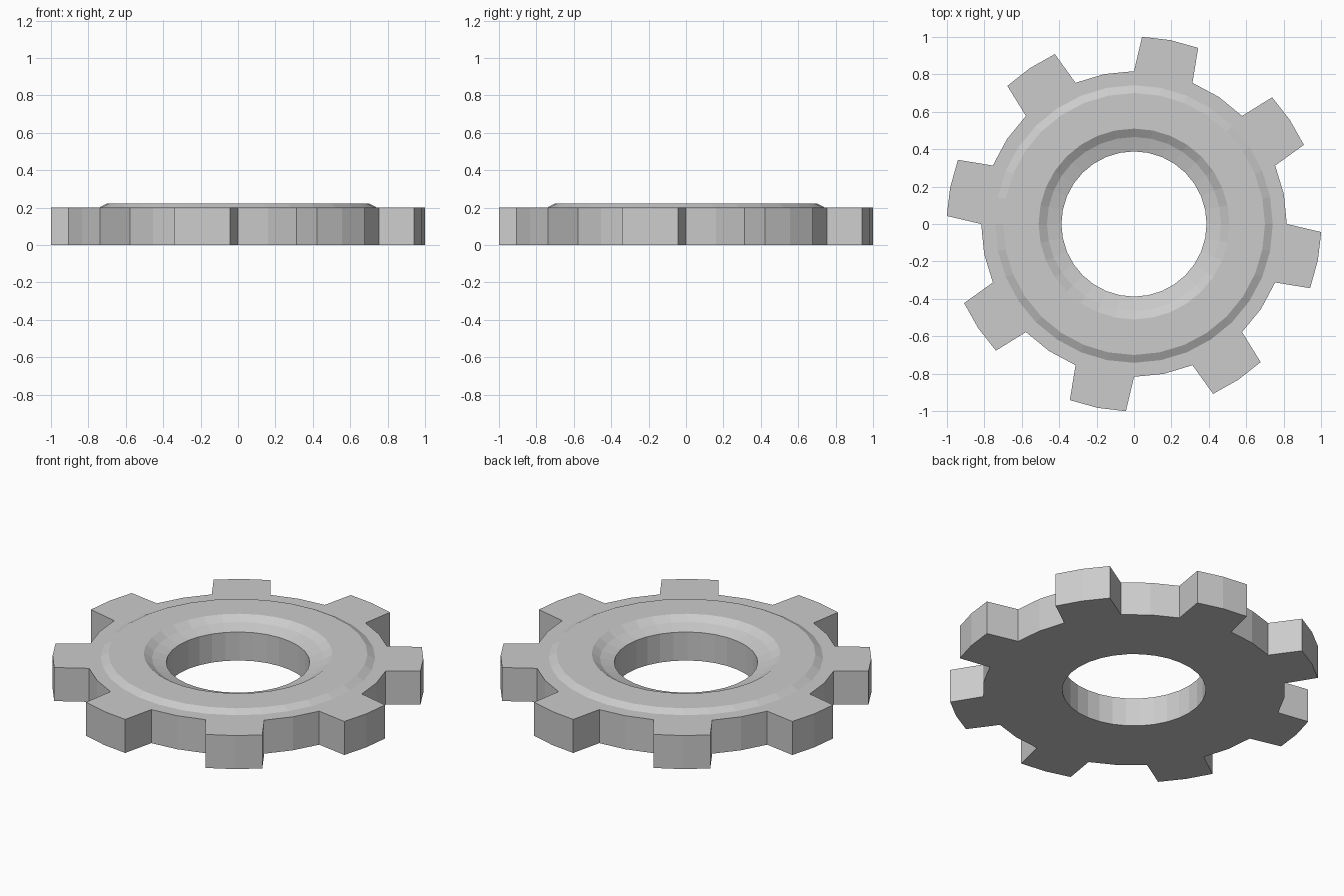
import bpy, bmesh
from math import cos, sin, atan2, radians, pi

if "Cube" in bpy.data.objects:
    bpy.data.objects.remove(bpy.data.objects["Cube"])

SEG, TEETH = 32, 8
STEP = 2 * pi / SEG
PITCH = 2 * pi / TEETH
TIP_R = 1.002

# Closed cross-section of the disc as (radius, height), ending with the outer wall
profile = [(0.388, 0), (0.388, 0.17), (0.465, 0.193), (0.51, 0.222),
           (0.70, 0.222), (0.742, 0.20), (0.817, 0.20), (0.817, 0)]

bm = bmesh.new()

# Disc: sweep the cross-section around z
rings = [[bm.verts.new((r * cos(i * STEP), r * sin(i * STEP), z)) for r, z in profile]
         for i in range(SEG)]
tooth_faces = []
n = len(profile)
for i in range(SEG):
    a, b = rings[i], rings[(i + 1) % SEG]
    for j in range(n):
        k = (j + 1) % n
        face = bm.faces.new((a[j], a[k], b[k], b[j]))
        # Two of every four outer wall faces carry a tooth
        if j == n - 2 and i % 4 >= 2:
            tooth_faces.append(face)
bmesh.ops.recalc_face_normals(bm, faces=bm.faces)

# Teeth: extrude the wall faces outward and narrow them towards the tip
extruded = bmesh.ops.extrude_face_region(bm, geom=tooth_faces)["geom"]
for v in (g for g in extruded if isinstance(g, bmesh.types.BMVert)):
    angle = atan2(v.co.y, v.co.x)
    first = radians(33.75)
    centre = first + round((angle - first) / PITCH) * PITCH
    angle = centre + (angle - centre) * 0.78
    v.co.x, v.co.y = TIP_R * cos(angle), TIP_R * sin(angle)

# Remove any wall faces left inside the teeth
inner = [f for f in tooth_faces if f.is_valid]
if inner:
    bmesh.ops.delete(bm, geom=inner, context='FACES')
bmesh.ops.recalc_face_normals(bm, faces=bm.faces)

mesh = bpy.data.meshes.new("gear_wheel")
bm.to_mesh(mesh)
bm.free()
gear = bpy.data.objects.new("gear_wheel", mesh)
bpy.context.collection.objects.link(gear)
